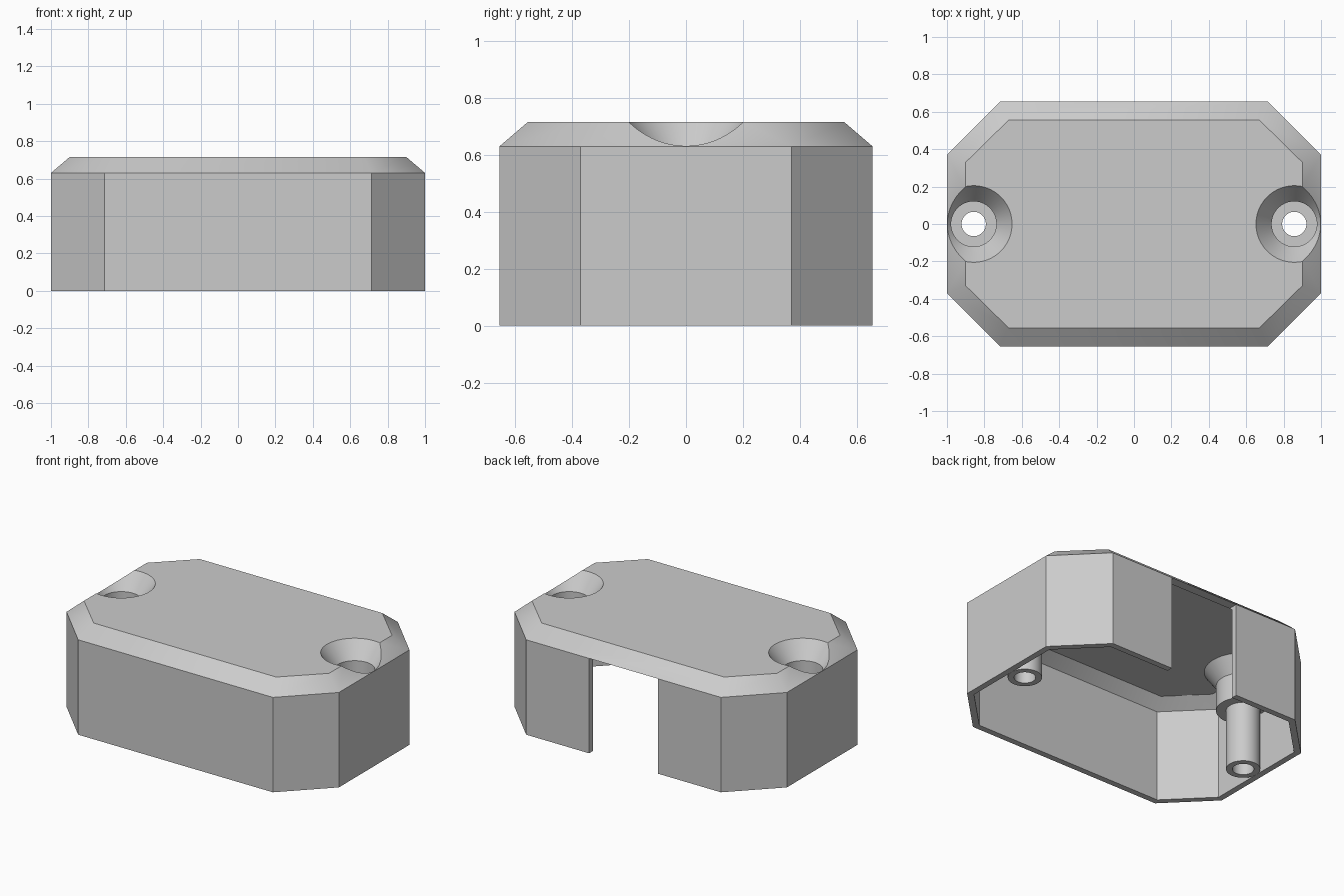
import bpy, bmesh, math

cube = bpy.data.objects.get("Cube")
if cube:
    bpy.data.objects.remove(cube, do_unlink=True)

grey = bpy.data.materials.new("light grey plastic")
grey.use_nodes = True
grey.diffuse_color = (0.6, 0.6, 0.6, 1)
grey.node_tree.nodes["Principled BSDF"].inputs["Base Color"].default_value = (0.6, 0.6, 0.6, 1)

SCREW_X = 0.857
WALL_TOP = 0.63
TOP = 0.715
SEGMENTS = 64


def make_object(name, bm):
    bmesh.ops.recalc_face_normals(bm, faces=bm.faces)
    mesh = bpy.data.meshes.new(name)
    bm.to_mesh(mesh)
    bm.free()
    mesh.materials.append(grey)
    obj = bpy.data.objects.new(name, mesh)
    bpy.context.collection.objects.link(obj)
    return obj


def loft(bm, rings):
    """Closed solid through equal-length rings of points."""
    rows = [[bm.verts.new(p) for p in ring] for ring in rings]
    n = len(rows[0])
    for low, high in zip(rows, rows[1:]):
        for i in range(n):
            j = (i + 1) % n
            bm.faces.new((low[i], low[j], high[j], high[i]))
    bm.faces.new(rows[0][::-1])
    bm.faces.new(rows[-1])


def octagon(x, y, xi, yi, z):
    """Cut-corner rectangle: half sizes x, y and flat half lengths xi, yi."""
    quarter = [(x, yi), (xi, y)]
    pts = quarter + [(-a, b) for a, b in quarter[::-1]]
    pts += [(-a, -b) for a, b in pts]
    return [(a, b, z) for a, b in pts]


def octagon_solid(name, levels):
    bm = bmesh.new()
    loft(bm, [octagon(*level) for level in levels])
    return make_object(name, bm)


def turned_pair(name, profile):
    """A turned solid at each screw position; profile is (radius, z)."""
    bm = bmesh.new()
    angles = [math.tau * (i + 0.5) / SEGMENTS for i in range(SEGMENTS)]
    for side in (-1, 1):
        loft(bm, [[(side * SCREW_X + r * math.cos(a), r * math.sin(a), z) for a in angles]
                  for r, z in profile])
    return make_object(name, bm)


def boolean(target, tool, operation):
    mod = target.modifiers.new(operation.lower(), 'BOOLEAN')
    mod.operation = operation
    mod.solver = 'EXACT'
    mod.object = tool
    bpy.context.view_layer.objects.active = target
    bpy.ops.object.modifier_apply(modifier=mod.name)
    bpy.data.objects.remove(tool, do_unlink=True)


# Outer cover with cut corners and chamfered lid
cover = octagon_solid("cover", [
    (1, 0.655, 0.715, 0.37, 0),
    (1, 0.655, 0.715, 0.37, WALL_TOP),
    (0.9, 0.556, 0.67, 0.33, TOP)])

# Hollow interior of even wall thickness, open at the bottom
cavity = octagon_solid("cavity", [
    (0.96, 0.615, 0.698, 0.353, -0.1),
    (0.96, 0.615, 0.698, 0.353, 0.611),
    (0.885, 0.54, 0.664, 0.32, 0.673)])

# Opening in the back wall
bm = bmesh.new()
loft(bm, [[(x, y, z) for x, y in ((-0.253, 0.4), (0.253, 0.4), (0.253, 0.8), (-0.253, 0.8))]
          for z in (-0.1, WALL_TOP)])
boolean(cavity, make_object("back_opening", bm), 'UNION')

# Screw bosses and posts are left standing inside the hollow
bosses = turned_pair("screw_bosses", [
    (0.103, -0.2), (0.103, 0.405), (0.163, 0.405), (0.163, 0.575), (0.25, 0.695)])
boolean(cavity, bosses, 'DIFFERENCE')
boolean(cover, cavity, 'DIFFERENCE')

# Countersunk, counterbored screw holes
holes = turned_pair("screw_holes", [
    (0.065, -0.3), (0.065, 0.445), (0.121, 0.445), (0.121, 0.605),
    (0.205, TOP), (0.243, 0.765)])
boolean(cover, holes, 'DIFFERENCE')

# Smooth round surfaces, keep hard edges
bpy.ops.object.select_all(action='DESELECT')
cover.select_set(True)
bpy.context.view_layer.objects.active = cover
bpy.ops.object.shade_smooth_by_angle(angle=math.radians(30))
